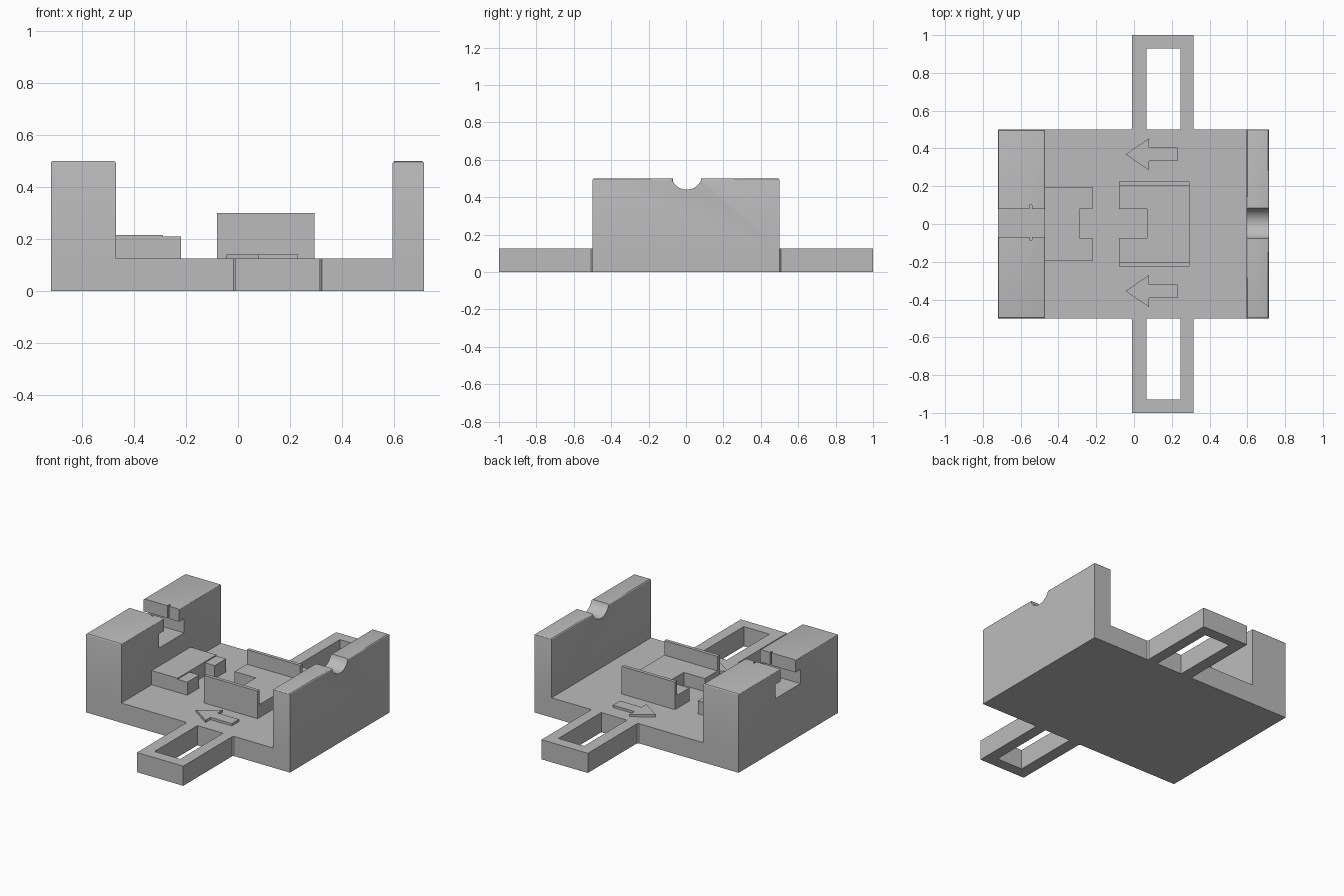
import bpy
import bmesh
from math import sin, cos, pi, acos

cube = bpy.data.objects.get("Cube")
if cube:
    bpy.data.objects.remove(cube, do_unlink=True)

GREY = (0.5, 0.5, 0.5, 1)
grey = bpy.data.materials.new("plain grey")
grey.use_nodes = True
grey.diffuse_color = GREY
grey.node_tree.nodes["Principled BSDF"].inputs["Base Color"].default_value = GREY


def prism(name, outline, axis, lo, hi, round_top=0):
    """Extrude a 2D outline along an axis; optionally round its outer top edges."""
    def place(a, b, c):
        return {"x": (c, a, b), "y": (a, c, b), "z": (a, b, c)}[axis]

    bm = bmesh.new()
    face = bm.faces.new([bm.verts.new(place(a, b, lo)) for a, b in outline])
    grown = bmesh.ops.extrude_face_region(bm, geom=[face])["geom"]
    shift = place(0, 0, hi - lo)
    bmesh.ops.translate(bm, vec=shift, verts=[g for g in grown if isinstance(g, bmesh.types.BMVert)])
    bmesh.ops.recalc_face_normals(bm, faces=bm.faces)
    if round_top:
        top = max(v.co.z for v in bm.verts)
        edges = [e for e in bm.edges
                 if all(v.co.z > top - 1e-4 for v in e.verts)
                 and any(abs(v.co.y) > 0.2 for v in e.verts)]
        bmesh.ops.bevel(bm, geom=edges, offset=round_top, segments=3, profile=0.5, affect="EDGES")
    mesh = bpy.data.meshes.new(name)
    bm.to_mesh(mesh)
    bm.free()
    mesh.materials.append(grey)
    obj = bpy.data.objects.new(name, mesh)
    bpy.context.collection.objects.link(obj)
    return obj


def rect(x0, x1, y0, y1):
    return [(x0, y0), (x1, y0), (x1, y1), (x0, y1)]


def smooth(obj):
    bpy.ops.object.select_all(action="DESELECT")
    obj.select_set(True)
    bpy.context.view_layer.objects.active = obj
    bpy.ops.object.shade_smooth_by_angle()


LEFT, RIGHT, DEPTH = -0.72, 0.715, 0.5
FLOOR, TOP = 0.125, 0.5

# Base plate
prism("base_plate", rect(LEFT, RIGHT, -DEPTH, DEPTH), "z", 0, FLOOR)

# Thick wall with an open T-shaped slot
t_slot = [(0.08, TOP), (0.08, 0.42), (0.13, 0.42), (0.13, 0.33),
          (-0.12, 0.33), (-0.12, 0.42), (-0.07, 0.42), (-0.07, TOP)]
thick_wall = prism("thick_wall", [(-DEPTH, FLOOR), (DEPTH, FLOOR), (DEPTH, TOP)] + t_slot + [(-DEPTH, TOP)],
                   "x", LEFT, -0.47, 0.01)

# Narrow blade groove in both lips of the slot
groove = prism("groove_cutter", rect(-0.552, -0.54, -0.085, 0.1), "z", 0.38, 0.6)
groove.hide_render = True
cut = thick_wall.modifiers.new("groove", "BOOLEAN")
cut.operation = "DIFFERENCE"
cut.solver = "EXACT"
cut.object = groove
bpy.context.view_layer.objects.active = thick_wall
bpy.ops.object.modifier_apply(modifier=cut.name)
bpy.data.objects.remove(groove, do_unlink=True)
smooth(thick_wall)

# Thin wall with a round cradle in its top
radius, lift, steps = 0.083, 0.023, 16
half = acos(lift / radius)
cradle = [(0.004 + radius * sin(a), TOP + lift - radius * cos(a))
          for a in (half - 2 * half * i / steps for i in range(steps + 1))]
thin_wall = prism("thin_wall", [(-DEPTH, FLOOR), (DEPTH, FLOOR), (DEPTH, TOP)] + cradle + [(-DEPTH, TOP)],
                  "x", 0.595, RIGHT, 0.01)
smooth(thin_wall)

# Clip fixed to the thick wall: a raised bar and two lower arms
prism("clip_bar", rect(-0.47, -0.288, -0.195, 0.195), "z", FLOOR, 0.215)
prism("clip_arm_back", rect(-0.288, -0.22, 0.08, 0.195), "z", FLOOR, 0.208)
prism("clip_arm_front", rect(-0.288, -0.22, -0.195, -0.075), "z", FLOOR, 0.208)

# Holder: notched bed between two upright cheeks
bed = [(-0.08, -0.205), (0.295, -0.205), (0.295, 0.205), (-0.08, 0.205),
       (-0.08, 0.08), (0.068, 0.08), (0.068, -0.075), (-0.08, -0.075)]
prism("holder_bed", bed, "z", FLOOR, 0.208)

frame = [(-0.018, 0.5), (-0.01, 0.508), (-0.01, 1), (0.315, 1), (0.315, 0.508), (0.323, 0.5),
         (0.245, 0.5), (0.245, 0.93), (0.065, 0.93), (0.065, 0.5)]
arrow = [(-0.045, 0), (0.08, 0.085), (0.08, 0.036), (0.23, 0.036),
         (0.23, -0.036), (0.08, -0.036), (0.08, -0.085)]

# Parts repeated front and back
for side, s in (("back", 1), ("front", -1)):
    prism("holder_cheek_" + side, rect(-0.08, 0.295, 0.203 * s, 0.225 * s), "z", FLOOR, 0.3)
    prism("strap_loop_" + side, [(x, y * s) for x, y in frame], "z", 0, FLOOR)
    prism("direction_arrow_" + side, [(x, y + 0.007 + 0.362 * s) for x, y in arrow], "z", FLOOR, 0.14)
